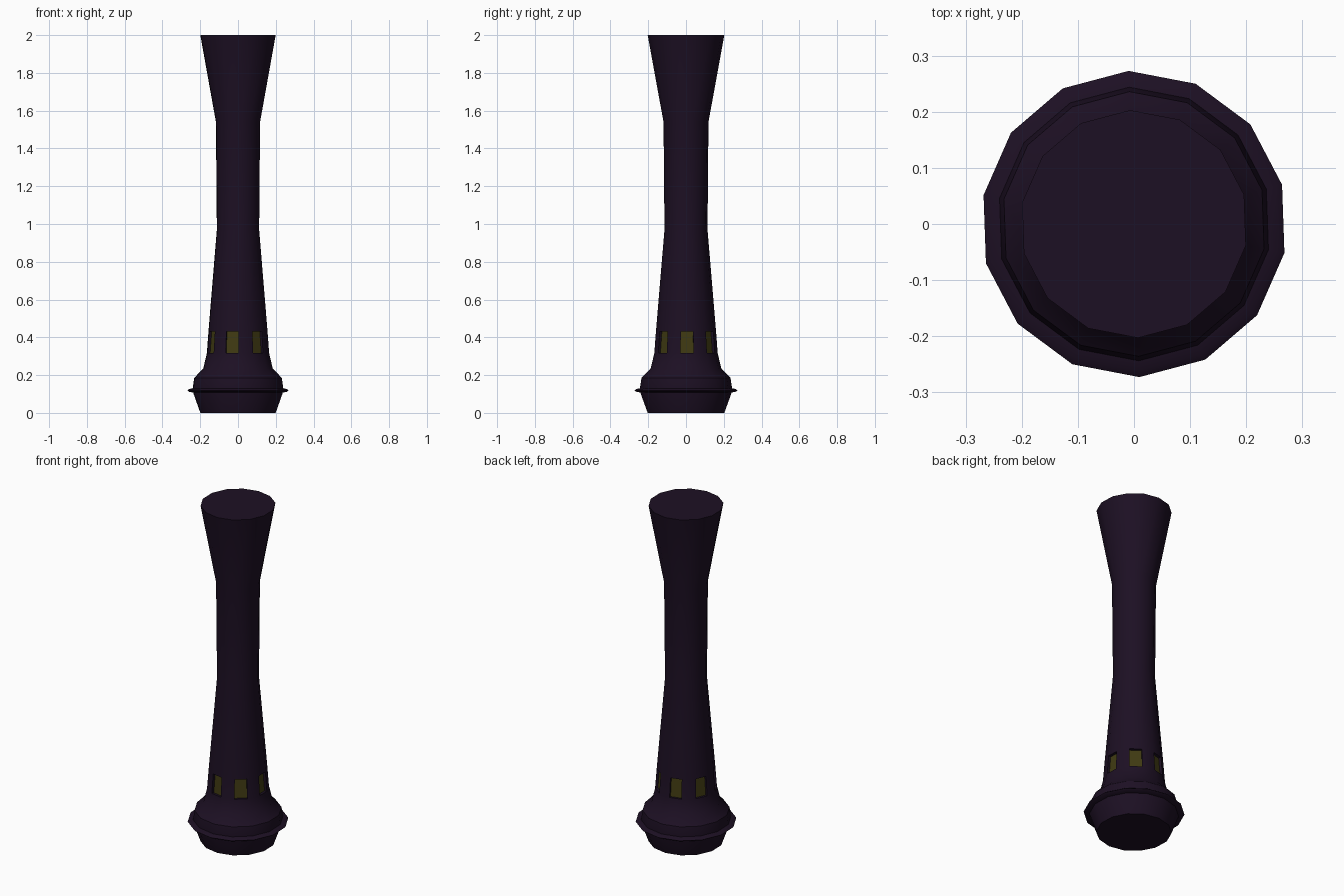
import bpy, bmesh, math

if "Cube" in bpy.data.objects:
    bpy.data.objects.remove(bpy.data.objects["Cube"])

SIDES = 14
START = math.radians(-88)


def material(name, rgb):
    m = bpy.data.materials.new(name)
    m.diffuse_color = (*rgb, 1)
    m.use_nodes = True
    m.node_tree.nodes["Principled BSDF"].inputs["Base Color"].default_value = m.diffuse_color
    return m


body_mat = material("dark_purple", (0.012, 0.005, 0.017))
window_mat = material("dim_yellow", (0.05, 0.042, 0.006))


def lathe(name, profile, closed=False, window_row=None):
    """Revolve (radius, z) points; optionally recess every other face of one row."""
    bm = bmesh.new()
    rings = []
    for r, z in profile:
        rings.append([bm.verts.new((r * math.cos(START + k * math.tau / SIDES),
                                    r * math.sin(START + k * math.tau / SIDES), z))
                      for k in range(SIDES)])
    pairs = list(zip(rings, rings[1:]))
    if closed:
        pairs.append((rings[-1], rings[0]))
    windows = []
    for i, (a, b) in enumerate(pairs):
        for k in range(SIDES):
            n = (k + 1) % SIDES
            f = bm.faces.new((a[k], a[n], b[n], b[k]))
            if i == window_row and k % 2 == 1:
                windows.append(f)
    if not closed:
        bm.faces.new(rings[0][::-1])
        bm.faces.new(rings[-1])
    bmesh.ops.recalc_face_normals(bm, faces=bm.faces[:])
    # Recessed windows: thin frame, then push the pane inward
    if windows:
        bmesh.ops.inset_individual(bm, faces=windows, thickness=0.004)
        bmesh.ops.inset_individual(bm, faces=windows, thickness=0.0003, depth=-0.015)
        for f in windows:
            f.material_index = 1
    me = bpy.data.meshes.new(name)
    bm.to_mesh(me)
    bm.free()
    me.materials.append(body_mat)
    me.materials.append(window_mat)
    ob = bpy.data.objects.new(name, me)
    bpy.context.collection.objects.link(ob)
    bpy.ops.object.select_all(action='DESELECT')
    ob.select_set(True)
    bpy.context.view_layer.objects.active = ob
    bpy.ops.object.shade_smooth_by_angle(angle=math.radians(30))
    return ob


# Tower body: flared foot, shoulder, window band, slim shaft, flared top
lathe("tower_body", [(0.203, 0), (0.241, 0.105), (0.244, 0.13), (0.236, 0.185),
                     (0.187, 0.236), (0.168, 0.315), (0.159, 0.434),
                     (0.114, 0.97), (0.119, 1.54), (0.203, 2.0)], window_row=5)

# Thin flange around the foot
lathe("foot_flange", [(0.235, 0.107), (0.262, 0.111), (0.273, 0.119),
                      (0.262, 0.127), (0.235, 0.131)], closed=True)
